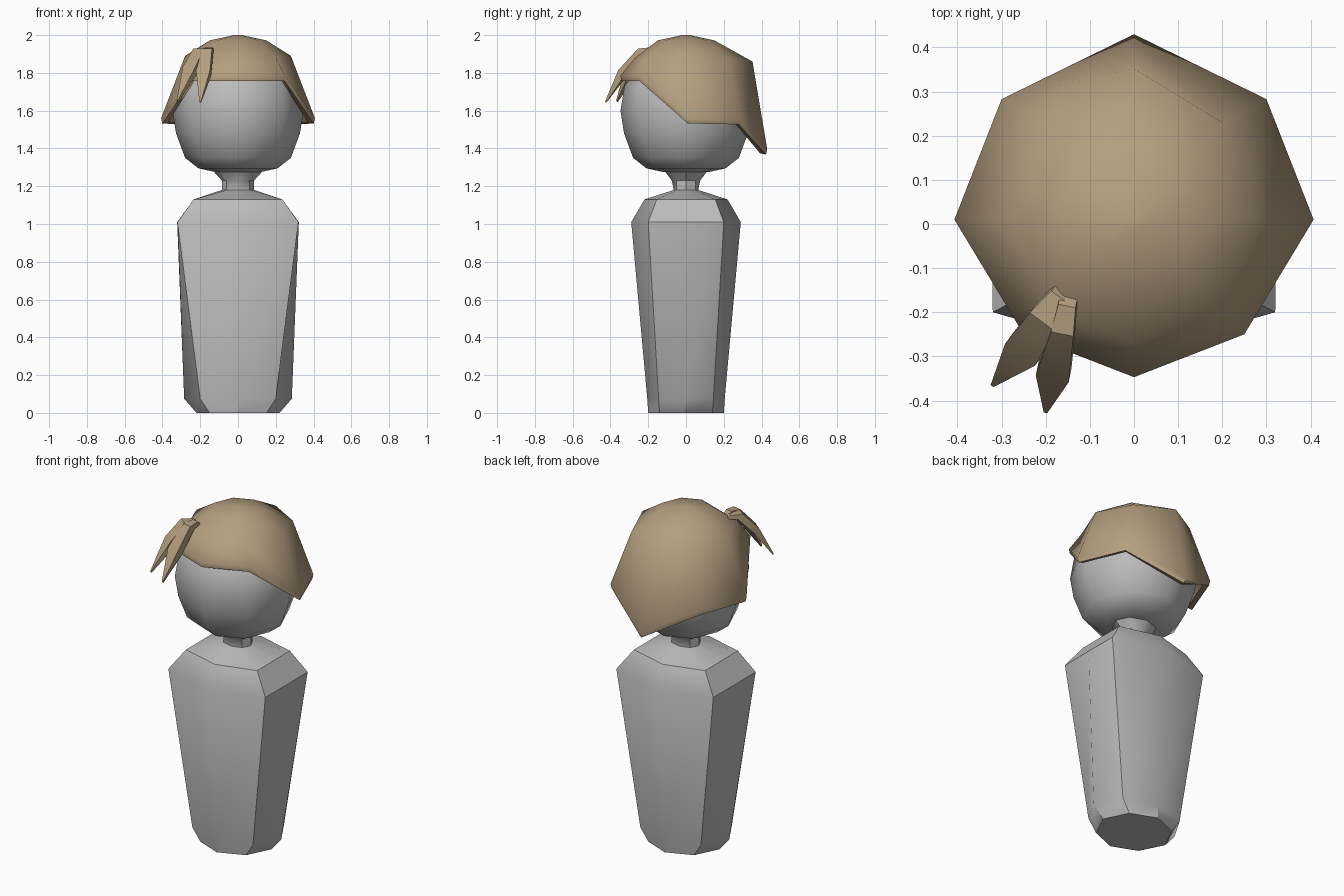
import bpy, bmesh, math
from mathutils import Vector

cube = bpy.data.objects.get("Cube")
if cube:
    bpy.data.objects.remove(cube, do_unlink=True)


def material(name, rgb):
    mat = bpy.data.materials.new(name)
    mat.use_nodes = True
    color = (*rgb, 1)
    mat.diffuse_color = color
    mat.node_tree.nodes["Principled BSDF"].inputs["Base Color"].default_value = color
    return mat


grey = material("plain grey", (0.50, 0.50, 0.50))
brown = material("tan cloth", (0.46, 0.345, 0.215))


def loft(name, rings, mat, angle):
    """Skin a stack of equal-sized rings and cap both ends."""
    bm = bmesh.new()
    loops = [[bm.verts.new(p) for p in ring] for ring in rings]
    for low, high in zip(loops, loops[1:]):
        n = len(low)
        for i in range(n):
            j = (i + 1) % n
            bm.faces.new((low[i], low[j], high[j], high[i]))
    bm.faces.new(loops[0][::-1])
    bm.faces.new(loops[-1])
    bmesh.ops.recalc_face_normals(bm, faces=bm.faces)
    mesh = bpy.data.meshes.new(name)
    bm.to_mesh(mesh)
    bm.free()
    mesh.materials.append(mat)
    obj = bpy.data.objects.new(name, mesh)
    bpy.context.collection.objects.link(obj)
    bpy.ops.object.select_all(action='DESELECT')
    obj.select_set(True)
    bpy.context.view_layer.objects.active = obj
    bpy.ops.object.shade_smooth_by_angle(angle=math.radians(angle))
    return obj


def mirrored(half):
    """Front-to-back half outline, mirrored into a closed ring of eight."""
    return [Vector(p) for p in half] + [Vector((-x, y, z)) for x, y, z in half[-2:0:-1]]


def octagon(z, side, front, dx, dy):
    return mirrored([(0, -front, z), (dx, -dy, z), (side, 0, z), (dx, dy, z), (0, front, z)])


def regular(z, r):
    d = r * math.sqrt(0.5)
    return octagon(z, r, r, d, d)


def scaled(ring, s, dz):
    return [Vector((p.x * s, p.y * s, p.z + dz)) for p in ring]


# Tapered body with shoulders and flared neck
loft("body", [
    octagon(0.0, 0.22, 0.20, 0.15, 0.14),
    octagon(0.075, 0.285, 0.205, 0.20, 0.145),
    octagon(1.01, 0.322, 0.29, 0.32, 0.20),
    octagon(1.13, 0.235, 0.22, 0.235, 0.155),
    octagon(1.18, 0.085, 0.065, 0.06, 0.05),
    octagon(1.23, 0.085, 0.075, 0.06, 0.05),
    octagon(1.29, 0.14, 0.12, 0.10, 0.085),
], grey, 37)

# Rounded faceted head
head_profile = [(1.275, 0.12), (1.295, 0.21), (1.35, 0.28), (1.48, 0.328),
                (1.60, 0.347), (1.73, 0.325), (1.86, 0.23), (1.92, 0.11)]
loft("head", [regular(z, r) for z, r in head_profile], grey, 60)

# Head cloth: crown rings, sweeping rim, rolled lip and lining
crown = mirrored([(0, -0.27, 1.88), (0.20, -0.20, 1.88), (0.28, 0.01, 1.89),
                  (0.20, 0.23, 1.87), (0, 0.352, 1.86)])
rim = mirrored([(0, -0.347, 1.785), (0.25, -0.25, 1.785), (0.407, 0.01, 1.56),
                (0.30, 0.283, 1.555), (0, 0.43, 1.395)])
loft("head_cloth", [
    regular(2.0, 0.02), regular(1.972, 0.15), crown, rim,
    scaled(rim, 0.985, -0.028), scaled(rim, 0.91, -0.02),
    scaled(crown, 0.88, -0.03), regular(1.935, 0.11),
], brown, 50)


def tail(name, sections):
    """Pointed cloth tail: sections are (centre, half width, half thickness)."""
    first, last = Vector(sections[0][0]), Vector(sections[-1][0])
    along = (last - first).normalized()
    across = along.cross(Vector((0, 0, 1))).normalized()
    out = across.cross(along)
    rings = []
    for centre, w, t in sections:
        c = Vector(centre)
        rings.append([c + across * w * a + out * t * b
                      for a, b in ((1, -1), (1, 1), (-1, 1), (-1, -1))])
    loft(name, rings, brown, 30)


# Two knotted tails at the front right
tail("outer_tail", [((-0.165, -0.155, 1.915), 0.02, 0.015),
                    ((-0.20, -0.21, 1.915), 0.035, 0.02),
                    ((-0.25, -0.285, 1.82), 0.042, 0.02),
                    ((-0.32, -0.365, 1.65), 0.004, 0.004)])
tail("inner_tail", [((-0.15, -0.175, 1.925), 0.02, 0.015),
                    ((-0.16, -0.235, 1.915), 0.026, 0.02),
                    ((-0.182, -0.335, 1.80), 0.038, 0.022),
                    ((-0.20, -0.425, 1.645), 0.004, 0.004)])
